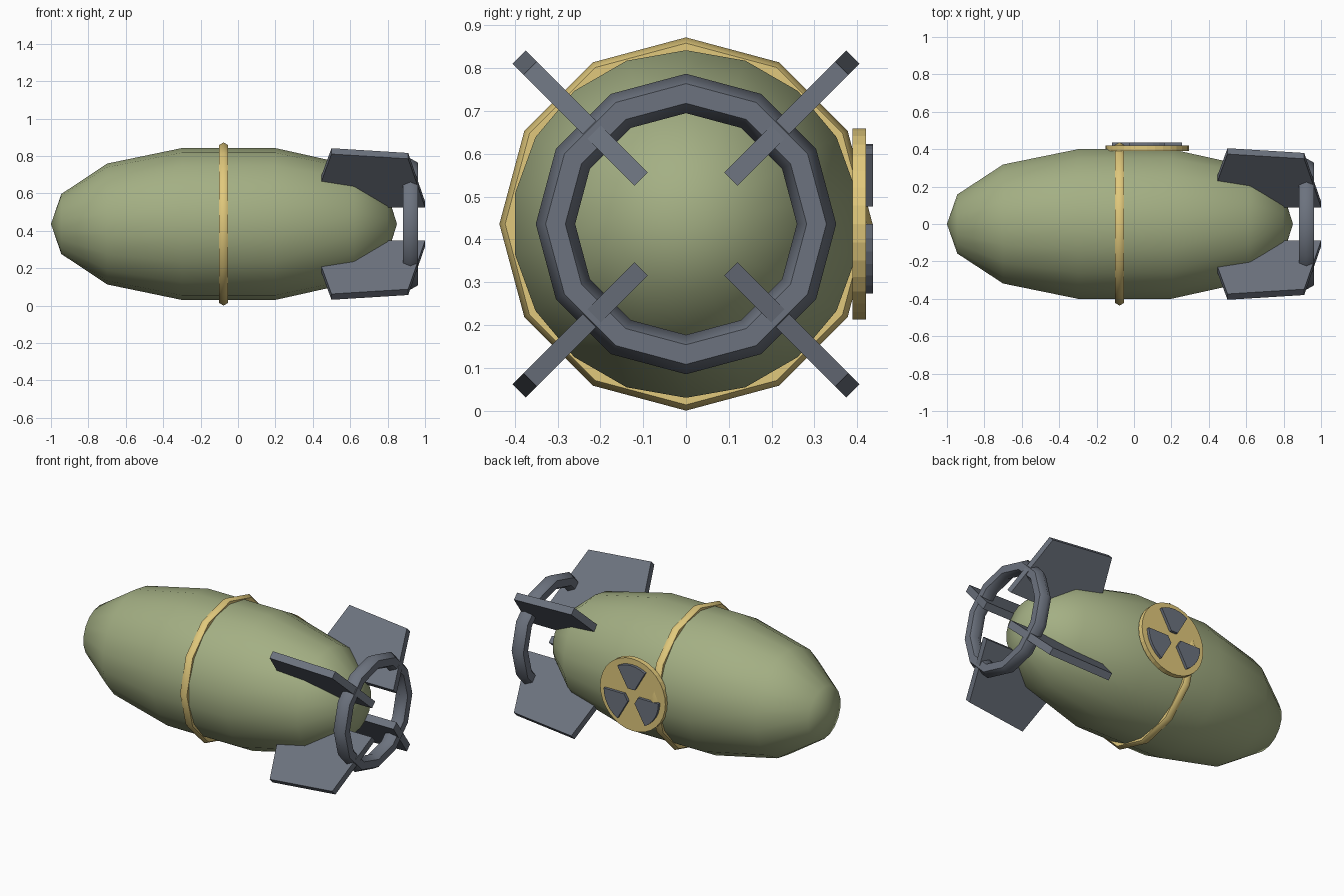
import bpy, bmesh
from math import sin, cos, pi, radians
from mathutils import Matrix

if "Cube" in bpy.data.objects:
    bpy.data.objects.remove(bpy.data.objects["Cube"])

CZ = 0.436  # height of the long axis


def material(name, rgb):
    m = bpy.data.materials.new(name)
    m.diffuse_color = (*rgb, 1)
    m.use_nodes = True
    m.node_tree.nodes["Principled BSDF"].inputs["Base Color"].default_value = m.diffuse_color
    return m


OLIVE = material("olive_paint", (0.37, 0.43, 0.23))
GOLD = material("yellow_paint", (0.75, 0.58, 0.20))
STEEL = material("dark_steel", (0.15, 0.17, 0.21))


def finish(bm, name, mat, smooth=None):
    bmesh.ops.recalc_face_normals(bm, faces=bm.faces)
    me = bpy.data.meshes.new(name)
    bm.to_mesh(me)
    bm.free()
    me.materials.append(mat)
    ob = bpy.data.objects.new(name, me)
    bpy.context.collection.objects.link(ob)
    if smooth:
        bpy.ops.object.select_all(action='DESELECT')
        ob.select_set(True)
        bpy.context.view_layer.objects.active = ob
        bpy.ops.object.shade_smooth_by_angle(angle=radians(smooth))
    return ob


def lathe(name, profile, segs, mat, closed=False, smooth=60):
    """Spin (x, radius) points around the long axis, first vertex at the top."""
    bm = bmesh.new()
    rings = []
    for x, r in profile:
        if r == 0:
            rings.append([bm.verts.new((x, 0, CZ))] * segs)
        else:
            rings.append([bm.verts.new((x, r * sin(2 * pi * i / segs), CZ + r * cos(2 * pi * i / segs)))
                          for i in range(segs)])
    pairs = list(zip(rings, rings[1:]))
    if closed:
        pairs.append((rings[-1], rings[0]))
    for a, b in pairs:
        for i in range(segs):
            j = (i + 1) % segs
            bm.faces.new(list(dict.fromkeys((a[i], a[j], b[j], b[i]))))
    return finish(bm, name, mat, smooth)


def hoop(name, x, major, minor, mat):
    profile = [(x + minor * sin(k * pi / 3), major + minor * cos(k * pi / 3)) for k in range(6)]
    return lathe(name, profile, 12, mat, closed=True)


def slab(name, outline, depth, matrix, mat):
    """Extrude a 2D outline along local z, then place it."""
    bm = bmesh.new()
    lo = [bm.verts.new((x, y, 0)) for x, y in outline]
    hi = [bm.verts.new((x, y, depth)) for x, y in outline]
    n = len(lo)
    bm.faces.new(lo)
    bm.faces.new(hi)
    for i in range(n):
        bm.faces.new((lo[i], lo[(i + 1) % n], hi[(i + 1) % n], hi[i]))
    bm.transform(matrix)
    return finish(bm, name, mat)


# Body shell
lathe("body", [(-1, 0), (-0.945, 0.16), (-0.7, 0.323), (-0.3, 0.406), (0.2, 0.406),
               (0.62, 0.312), (0.80, 0.16), (0.85, 0)], 18, OLIVE)

# Waist band and tail ring
hoop("waist_band", -0.077, 0.409, 0.027, GOLD)
hoop("tail_ring", 0.922, 0.305, 0.046, STEEL)

# Four diagonal tail fins
FIN = [(0.50, 0.551), (0.91, 0.515), (1.0, 0.148), (0.395, 0.148)]
for k in range(4):
    place = (Matrix.Translation((0, 0, CZ)) @ Matrix.Rotation(pi / 4 + k * pi / 2, 4, 'X')
             @ Matrix.Translation((0, 0, -0.022)))
    slab(f"tail_fin_{k + 1}", FIN, 0.044, place, STEEL)

# Round warning badge on the back side (+y): plate and three wedges


def badge_place(y):
    return Matrix.Translation((0.07, y, CZ)) @ Matrix.Rotation(-pi / 2, 4, 'X') @ Matrix.Scale(-1, 4, (0, 1, 0))


circle = [(0.223 * cos(2 * pi * i / 32), 0.223 * sin(2 * pi * i / 32)) for i in range(32)]
slab("badge_plate", circle, 0.031, badge_place(0.389), GOLD)
for k in range(3):
    start = radians(60 + 120 * k)
    wedge = [(0.187 * cos(start + i * pi / 18), 0.187 * sin(start + i * pi / 18)) for i in range(7)]
    wedge += [(0.047 * cos(start + a), 0.047 * sin(start + a)) for a in (pi / 3, 0)]
    slab(f"badge_wedge_{k + 1}", wedge, 0.027, badge_place(0.41), STEEL)
